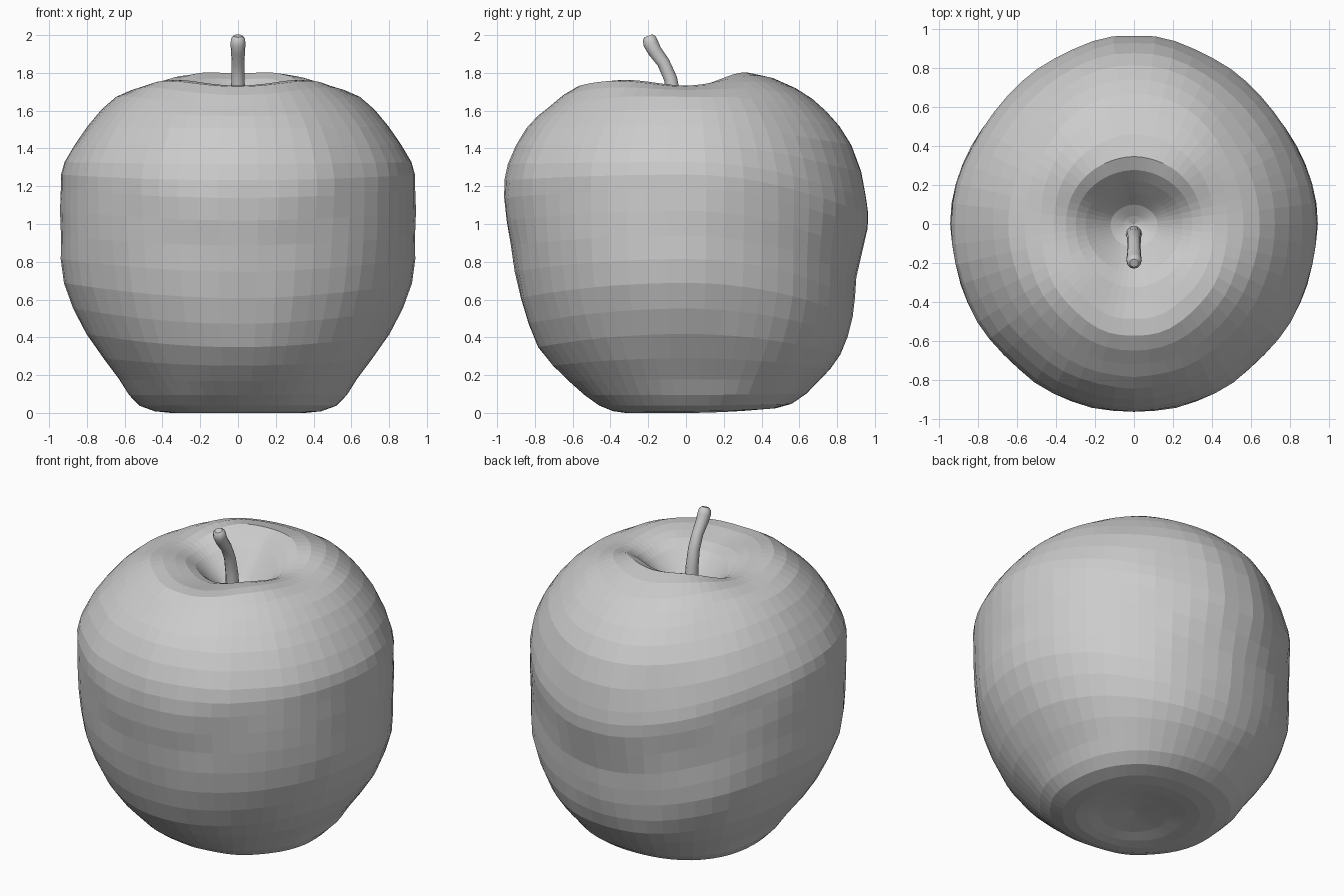
import bpy, bmesh, math
from mathutils import Vector, noise

cube = bpy.data.objects.get("Cube")
if cube:
    bpy.data.objects.remove(cube)

grey = bpy.data.materials.new("plain_grey")
grey.use_nodes = True
colour = (0.6, 0.6, 0.6, 1)
grey.diffuse_color = colour
grey.node_tree.nodes["Principled BSDF"].inputs["Base Color"].default_value = colour

# Matching (radius, height) outlines, from the base hollow up into the stem hollow
SIDE = [(.0, .07), (.2, .04), (.36, .012), (.52, .05), (.63, .19), (.8, .43), (.92, .7), (.94, .95),
        (.94, 1.2), (.92, 1.34), (.8, 1.53), (.64, 1.695), (.48, 1.755), (.35, 1.75),
        (.25, 1.69), (.12, 1.57), (.0, 1.52)]
FRONT = [(.0, .07), (.2, .04), (.32, .012), (.46, .05), (.62, .18), (.78, .36), (.88, .62), (.93, .9),
         (.965, 1.15), (.945, 1.33), (.84, 1.52), (.72, 1.64), (.57, 1.755), (.4, 1.745),
         (.25, 1.705), (.12, 1.58), (.0, 1.52)]
BACK = [(.0, .07), (.2, .05), (.38, .03), (.56, .06), (.7, .18), (.82, .32), (.88, .52), (.905, .73),
        (.96, .99), (.955, 1.15), (.88, 1.43), (.74, 1.61), (.58, 1.745), (.35, 1.825),
        (.22, 1.73), (.1, 1.58), (.0, 1.52)]
SEGMENTS, STEPS = 56, 2


def smooth_profile(points):
    """Rounded outline passing through every given point."""
    pts = [Vector(p) for p in points]
    result = []
    for i in range(len(pts) - 1):
        a, b, c, d = (pts[max(0, min(len(pts) - 1, i + k))] for k in (-1, 0, 1, 2))
        for s in range(STEPS):
            t = s / STEPS
            result.append(b + (c - a) * t / 2 + (a * 2 - b * 5 + c * 4 - d) * t * t / 2
                          + (b * 3 - a - c * 3 + d) * t ** 3 / 2)
    return result + [pts[-1]]


side, front, back = map(smooth_profile, (SIDE, FRONT, BACK))


def surface_point(i, angle):
    c, s = math.cos(angle), math.sin(angle)
    p = side[i] * c * c + (back[i] if s > 0 else front[i]) * s * s
    # Back corners are squarer at the base and flatter at the middle
    if s > 0:
        corner = math.sin(2 * angle) ** 2 * min(1, p.x * 2)
        p.x -= .03 * corner * math.sin(math.pi * (p.y - .6) / 1.2)
    # Gentle shoulder lobes around the rim
    rim = max(0, min(1, (p.y - 1.6) / .15))
    p.y -= .015 * rim * math.cos(4 * angle)
    point = Vector((p.x * c, p.x * s, p.y))
    # Slight mirrored hand-carved unevenness, fading at the base
    dent = .01 * noise.noise(Vector((abs(point.x), point.y, point.z)) * 4)
    return point + Vector((c, s, 0)) * dent * min(1, p.x * 2)


# Fruit body
bm = bmesh.new()
rings = []
for i in range(1, len(side) - 1):
    rings.append([bm.verts.new(surface_point(i, math.tau * k / SEGMENTS)) for k in range(SEGMENTS)])
bottom = bm.verts.new((0, 0, side[0].y))
top = bm.verts.new((0, 0, side[-1].y))
for k in range(SEGMENTS):
    n = (k + 1) % SEGMENTS
    bm.faces.new((bottom, rings[0][n], rings[0][k]))
    bm.faces.new((top, rings[-1][k], rings[-1][n]))
    for low, high in zip(rings, rings[1:]):
        bm.faces.new((low[k], low[n], high[n], high[k]))
# Rest the lowest point on the ground
lowest = min(v.co.z for v in bm.verts)
for v in bm.verts:
    v.co.z -= lowest
mesh = bpy.data.meshes.new("fruit_body")
bm.to_mesh(mesh)
bm.free()
mesh.materials.append(grey)
body = bpy.data.objects.new("fruit_body", mesh)
bpy.context.collection.objects.link(body)

# Curved stem: (y, z, radius)
STEM = [(-.05, 1.49, .042), (-.062, 1.66, .038), (-.082, 1.77, .035), (-.12, 1.855, .034),
        (-.165, 1.915, .037), (-.186, 1.955, .04), (-.195, 1.983, .036), (-.2, 1.996, .022)]
curve = bpy.data.curves.new("stem", "CURVE")
curve.dimensions = "3D"
curve.bevel_depth = 1
curve.bevel_resolution = 4
curve.use_fill_caps = True
spline = curve.splines.new("POLY")
spline.points.add(len(STEM) - 1)
for point, (y, z, radius) in zip(spline.points, STEM):
    point.co = (0, y, z, 1)
    point.radius = radius
curve.materials.append(grey)
stem = bpy.data.objects.new("stem", curve)
bpy.context.collection.objects.link(stem)
bpy.ops.object.select_all(action="DESELECT")
stem.select_set(True)
bpy.context.view_layer.objects.active = stem
bpy.ops.object.convert(target="MESH")
bpy.ops.object.shade_smooth_by_angle(angle=math.radians(50))
